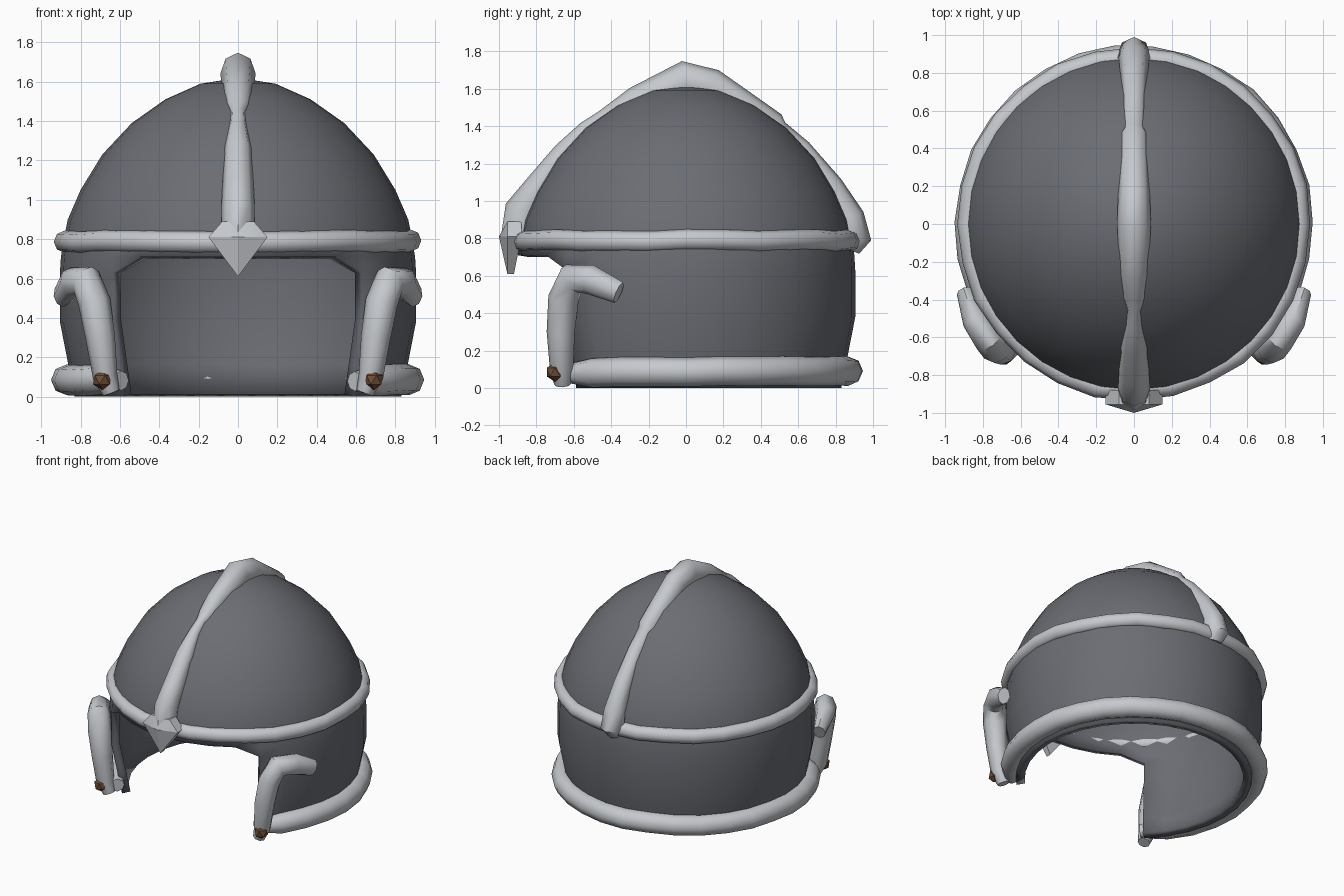
import bpy, bmesh, math, random
from mathutils import Vector

random.seed(4)
old = bpy.data.objects.get("Cube")
if old:
    bpy.data.objects.remove(old, do_unlink=True)


def material(name, rgb):
    m = bpy.data.materials.new(name)
    m.use_nodes = True
    m.diffuse_color = (*rgb, 1)
    m.node_tree.nodes["Principled BSDF"].inputs["Base Color"].default_value = (*rgb, 1)
    return m


DARK = material("dark steel", (0.145, 0.152, 0.172))
LIGHT = material("pale steel", (0.56, 0.58, 0.61))
BROWN = material("brown leather", (0.16, 0.075, 0.035))


def finish(name, bm, mat, angle=50, recalc=True):
    if recalc:
        bmesh.ops.recalc_face_normals(bm, faces=bm.faces[:])
    me = bpy.data.meshes.new(name)
    bm.to_mesh(me)
    bm.free()
    me.materials.append(mat)
    for p in me.polygons:
        p.use_smooth = angle > 0
    if angle > 0:
        me.set_sharp_from_angle(angle=math.radians(angle))
    ob = bpy.data.objects.new(name, me)
    bpy.context.collection.objects.link(ob)
    return ob


def polar(r, a, z):
    """Point on a circle, with the angle measured from the front towards +x."""
    return Vector((r * math.sin(a), -r * math.cos(a), z))


def sweep(name, path, sizes, side, closed=False, sides=8):
    """Elliptical tube; sizes are half-extents along side(p) and across it."""
    bm = bmesh.new()
    rings, n = [], len(path)
    for i, p in enumerate(path):
        before = path[i - 1] if closed or i else p
        after = path[(i + 1) % n] if closed or i < n - 1 else p
        t = (after - before).normalized()
        v = t.cross(side(p)).normalized()
        u = v.cross(t)
        w, h = sizes[i]
        rings.append([bm.verts.new(p + u * w * math.cos(k * math.tau / sides)
                                   + v * h * math.sin(k * math.tau / sides))
                      for k in range(sides)])
    for i in range(n if closed else n - 1):
        a, b = rings[i], rings[(i + 1) % n]
        for k in range(sides):
            m = (k + 1) % sides
            bm.faces.new((a[k], a[m], b[m], b[k]))
    if not closed:
        bm.faces.new(rings[0])
        bm.faces.new(rings[-1])
    return finish(name, bm, LIGHT)


# Helmet shell: lathed wall and dome with a face opening at the front
SEG = 32
STEP = math.tau / SEG
profile = [(0.83, 0), (0.86, 0.15), (0.905, 0.38), (0.905, 0.63), (0.9, 0.71),
           (0.885, 0.8), (0.865, 0.9), (0.8, 1.05), (0.69, 1.23), (0.54, 1.39),
           (0.37, 1.51), (0.19, 1.59)]
OPEN_ROWS, OPEN_COLS = 4, 4
bm = bmesh.new()
grid = [[bm.verts.new(polar(r, i * STEP, z)) for i in range(SEG)] for r, z in profile]
for j in range(len(grid) - 1):
    for i in range(SEG):
        m = (i + 1) % SEG
        quad = [grid[j][i], grid[j][m], grid[j + 1][m], grid[j + 1][i]]
        if j < OPEN_ROWS and (i < OPEN_COLS or i >= SEG - OPEN_COLS):
            # chamfered upper corners of the opening
            if j == OPEN_ROWS - 1 and i == OPEN_COLS - 1:
                bm.faces.new(quad[1:])
            elif j == OPEN_ROWS - 1 and i == SEG - OPEN_COLS:
                bm.faces.new((quad[0], quad[2], quad[3]))
            continue
        bm.faces.new(quad)
top = bm.verts.new((0, 0, 1.62))
for i in range(SEG):
    bm.faces.new((grid[-1][i], grid[-1][(i + 1) % SEG], top))
bmesh.ops.delete(bm, geom=[v for v in bm.verts if not v.link_faces], context='VERTS')
shell = finish("helmet_shell", bm, DARK, 40, recalc=False)
solid = shell.modifiers.new("thickness", 'SOLIDIFY')
solid.thickness = 0.06
solid.offset = -1


def outward(p):
    return Vector((p.x, p.y, 0)).normalized()


def wobble(s):
    return random.uniform(-s, s)


# Brow band around the base of the dome
n = 28
sweep("brow_band",
      [polar(0.88 + wobble(0.006), i * math.tau / n, 0.788 + wobble(0.006)) for i in range(n)],
      [(0.055, 0.056)] * n, outward, closed=True)

# Neck rim along the lower edge, open at the face
n = 24
arc = [math.radians(43 + 274 * i / (n - 1)) for i in range(n)]
rim_sizes = [(0.078 + wobble(0.006), 0.078) for a in arc]
rim_sizes[0] = rim_sizes[-1] = (0.05, 0.05)
sweep("neck_rim",
      [polar(0.87, a, 0.08 + 0.012 * (1 - math.cos(a)) / 2 + wobble(0.004)) for a in arc],
      rim_sizes, outward)

# Crest over the dome: y, z, half width, height above the shell
crest = [(-0.89, 0.80, 0.085, 0.10), (-0.87, 0.95, 0.085, 0.10), (-0.79, 1.06, 0.08, 0.085),
         (-0.65, 1.26, 0.07, 0.06), (-0.53, 1.38, 0.045, 0.05), (-0.45, 1.43, 0.04, 0.05),
         (-0.38, 1.47, 0.065, 0.06), (-0.27, 1.53, 0.075, 0.08), (0, 1.64, 0.09, 0.11),
         (0.13, 1.61, 0.085, 0.10), (0.47, 1.40, 0.075, 0.075), (0.5, 1.38, 0.06, 0.05),
         (0.62, 1.28, 0.06, 0.05), (0.77, 1.08, 0.07, 0.07), (0.87, 0.91, 0.08, 0.085),
         (0.89, 0.79, 0.09, 0.10), (0.87, 0.74, 0.06, 0.06)]
sweep("crest", [Vector((0, y, z)) for y, z, w, h in crest],
      [(w, h) for y, z, w, h in crest], lambda p: Vector((1, 0, 0)))

# Pointed brow ornament at the front foot of the crest
outline = [(0, 0.61), (0.15, 0.81), (0.08, 0.89), (-0.08, 0.89), (-0.15, 0.81)]
bm = bmesh.new()
back = [bm.verts.new((x, -0.88 if z > 0.7 else -0.92, z)) for x, z in outline]
front = [bm.verts.new((x, -0.955, z)) for x, z in outline]
peak = bm.verts.new((0, -1.0, 0.81))
bm.faces.new(back)
for i in range(5):
    m = (i + 1) % 5
    bm.faces.new((back[i], back[m], front[m], front[i]))
    bm.faces.new((front[i], front[m], peak))
finish("brow_ornament", bm, LIGHT, 25)

# Hooked cheek guards and their leather beads
guard = [(0.645, -0.66, 0.02), (0.675, -0.665, 0.10), (0.70, -0.67, 0.30),
         (0.73, -0.655, 0.48), (0.77, -0.61, 0.585), (0.84, -0.51, 0.58),
         (0.895, -0.36, 0.51)]
guard_sizes = [(0.045, 0.045), (0.065, 0.06), (0.075, 0.075), (0.085, 0.08),
               (0.08, 0.085), (0.07, 0.08), (0.045, 0.06)]
for s, label in ((1, "left"), (-1, "right")):
    sweep(label + "_cheek_guard", [Vector((s * x, y, z)) for x, y, z in guard],
          guard_sizes, outward)
    bm = bmesh.new()
    bmesh.ops.create_icosphere(bm, subdivisions=1, radius=0.052)
    bmesh.ops.translate(bm, verts=bm.verts[:], vec=(s * 0.69, -0.70, 0.085))
    finish(label + "_bead", bm, BROWN, 0)
